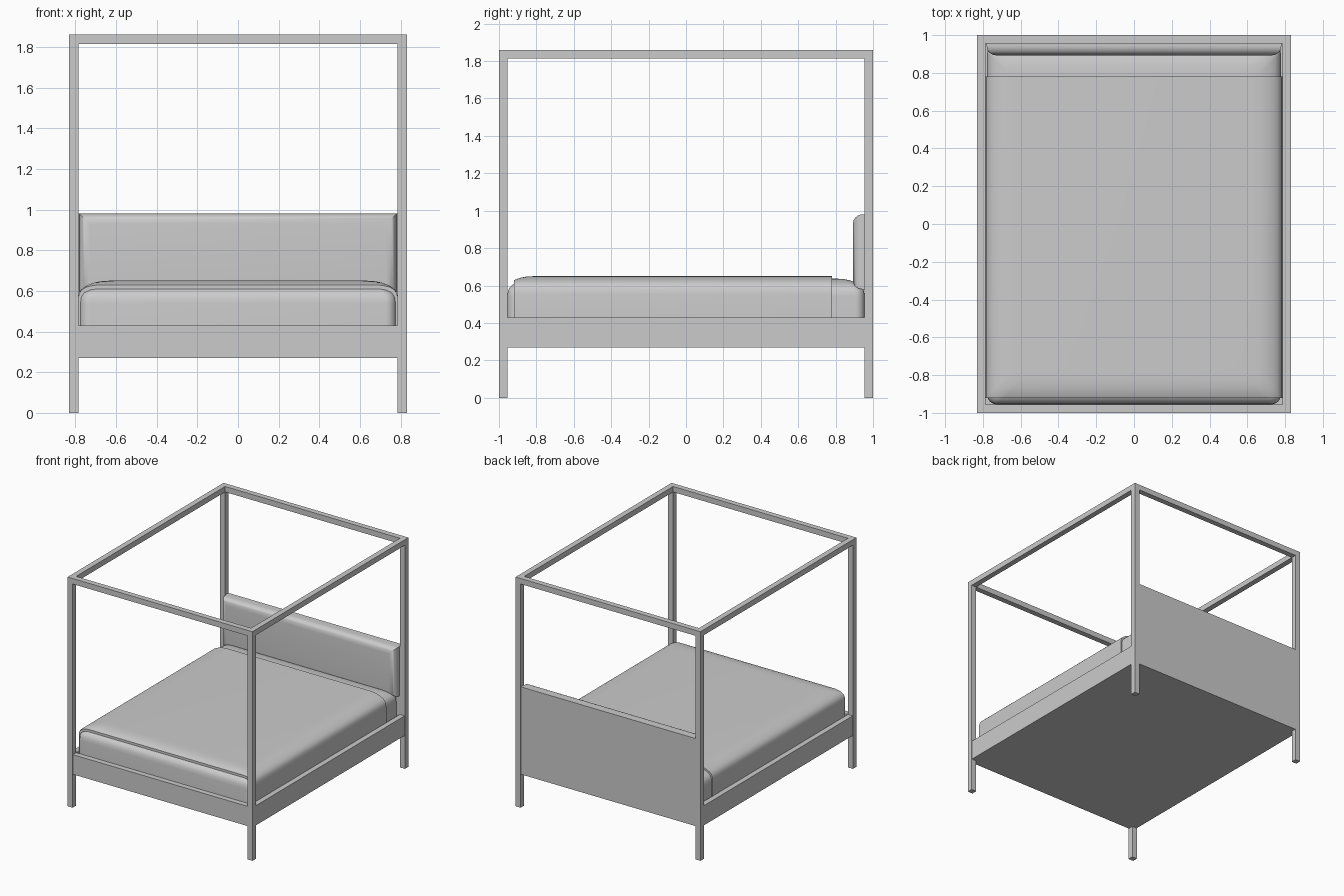
import bpy, bmesh, math
from mathutils import Vector

if "Cube" in bpy.data.objects:
    bpy.data.objects.remove(bpy.data.objects["Cube"])

W, L, H, T = 0.83, 1.0, 1.86, 0.045   # half width, half length, height, timber size
R = 0.002                             # tiny reveal between rails and posts
IX, IY = W - T, L - T                 # inner edges of the posts


def finish(name, bm, smooth=False):
    bmesh.ops.recalc_face_normals(bm, faces=bm.faces[:])
    mesh = bpy.data.meshes.new(name)
    bm.to_mesh(mesh)
    bm.free()
    ob = bpy.data.objects.new(name, mesh)
    bpy.context.collection.objects.link(ob)
    if smooth:
        bpy.ops.object.select_all(action='DESELECT')
        ob.select_set(True)
        bpy.context.view_layer.objects.active = ob
        bpy.ops.object.shade_smooth_by_angle(angle=math.radians(40))
    return ob


def box(name, lo, hi, front_bevel=0):
    bm = bmesh.new()
    bmesh.ops.create_cube(bm, size=1)
    lo, hi = Vector(lo), Vector(hi)
    for v in bm.verts:
        v.co = Vector([(a + b) / 2 + c * (b - a) for a, b, c in zip(lo, hi, v.co)])
    if front_bevel:
        edges = [e for e in bm.edges if all(abs(v.co.y - lo.y) < 1e-5 for v in e.verts)]
        bmesh.ops.bevel(bm, geom=edges, offset=front_bevel, segments=8,
                        profile=0.5, affect='EDGES')
    return finish(name, bm, front_bevel > 0)


def soft_slab(name, hx, hy, profile, cut=None):
    """Stack rounded rectangles following (inset, z); optionally trim in y."""
    bm = bmesh.new()
    rings = []
    r, n = 0.05, 8
    for inset, z in profile:
        ring = []
        for k, (sx, sy) in enumerate([(1, 1), (-1, 1), (-1, -1), (1, -1)]):
            for i in range(n + 1):
                a = math.pi / 2 * (k + i / n)
                ring.append(bm.verts.new((sx * (hx - inset - r) + r * math.cos(a),
                                          sy * (hy - inset - r) + r * math.sin(a), z)))
        rings.append(ring)
    for a, b in zip(rings, rings[1:]):
        for i in range(len(a)):
            j = (i + 1) % len(a)
            bm.faces.new((a[i], a[j], b[j], b[i]))
    bm.faces.new(rings[0])
    bm.faces.new(rings[-1])
    if cut:
        for y, d in zip(cut, (-1, 1)):
            res = bmesh.ops.bisect_plane(bm, geom=bm.verts[:] + bm.edges[:] + bm.faces[:],
                                         plane_co=(0, y, 0), plane_no=(0, d, 0),
                                         clear_outer=True)
            edges = [e for e in res['geom_cut'] if isinstance(e, bmesh.types.BMEdge)]
            bmesh.ops.edgeloop_fill(bm, edges=edges)
    return finish(name, bm, True)


# Posts, side rails and canopy side beams
for side, s in (("left", -1), ("right", 1)):
    def sided(name, x0, x1, y0, y1, z0, z1):
        xs = sorted((s * x0, s * x1))
        box(f"{side}_{name}", (xs[0], y0, z0), (xs[1], y1, z1))
    sided("front_post", IX, W, -L, -IY, 0, H)
    sided("back_post", IX, W, IY, L, 0, H)
    sided("side_rail", IX, W - R, -IY, IY, 0.27, 0.43)
    sided("canopy_beam", IX, W, -IY, IY, H - T, H)

# Cross beams, foot rail, back panel and platform
box("front_canopy_beam", (-IX, -L, H - T), (IX, -IY, H))
box("back_canopy_beam", (-IX, IY, H - T), (IX, L, H))
box("foot_rail", (-IX, -L + R, 0.27), (IX, -IY, 0.43))
box("headboard_panel", (-IX, IY, 0.27), (IX, L - R, 0.98))
box("platform", (-IX, -IY, 0.27), (IX, IY, 0.30))

# Padded headboard
box("headboard_cushion", (-0.78, 0.893, 0.58), (0.78, IY, 0.98), 0.05)

# Mattress and the blanket wrapped over it
edge = [(0, 0.54), (0.003, 0.57), (0.012, 0.59), (0.028, 0.605), (0.05, 0.617),
        (0.08, 0.628), (0.11, 0.634), (0.15, 0.637)]
soft_slab("mattress", 0.777, 0.955, [(0, 0.30)] + edge)
soft_slab("blanket", 0.786, 0.967, [(0, 0.43)] + [(i, z + 0.013) for i, z in edge],
          cut=(-0.92, 0.78))
